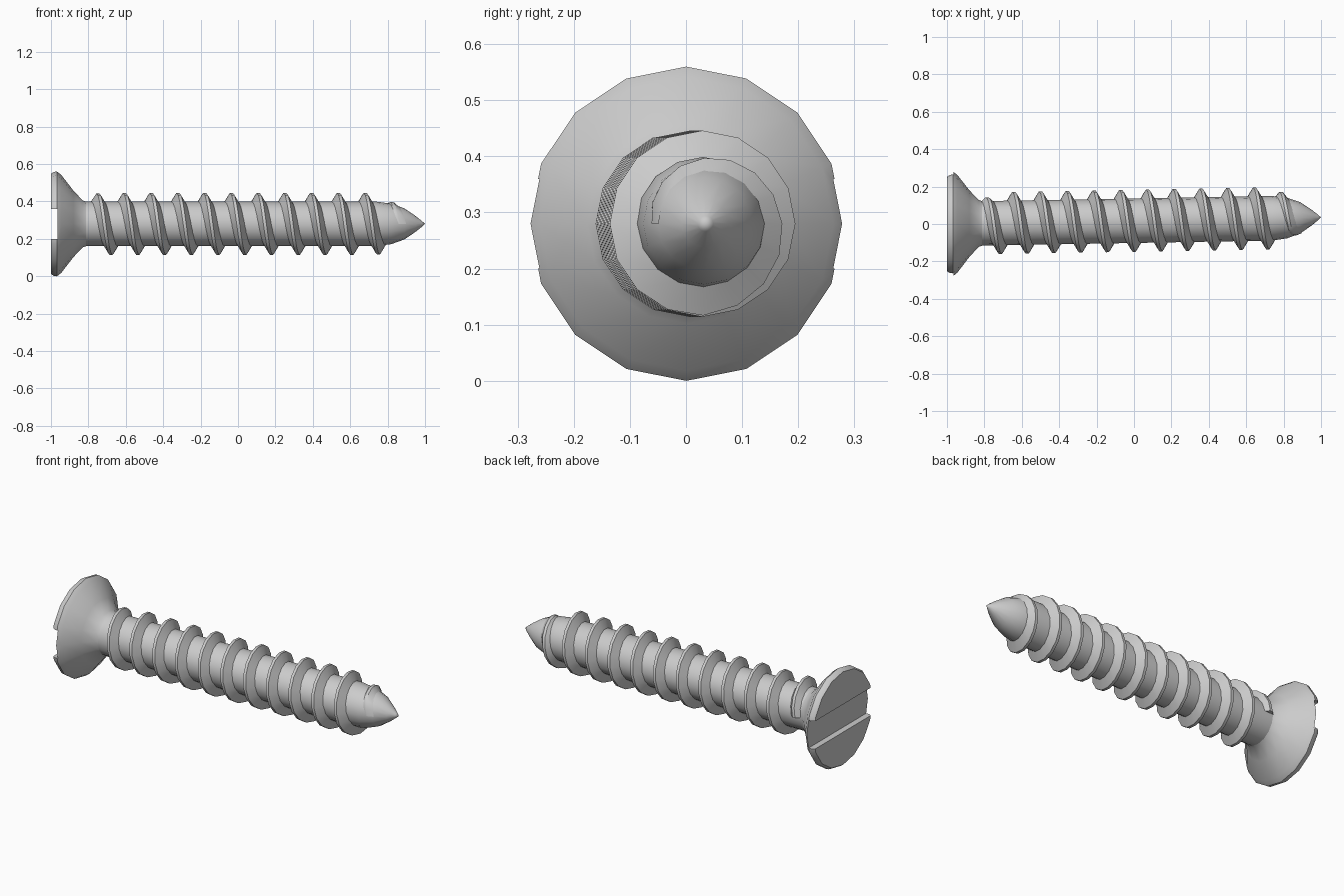
import bpy, bmesh, math

if "Cube" in bpy.data.objects:
    bpy.data.objects.remove(bpy.data.objects["Cube"])

SIDES = 16
PITCH = 0.143
LEAN = 0.0175          # the shaft drifts slightly towards +y


def point(x, r, a):
    """Point at radius r and angle a around the slightly leaning axis."""
    return (x, LEAN * (x + 1) + r * math.cos(a), 0.28 + r * math.sin(a))


steel = bpy.data.materials.new("steel grey")
steel.diffuse_color = (0.6, 0.6, 0.6, 1)
steel.use_nodes = True
steel.node_tree.nodes["Principled BSDF"].inputs["Base Color"].default_value = steel.diffuse_color


def finish(name, bm):
    bmesh.ops.recalc_face_normals(bm, faces=bm.faces)
    me = bpy.data.meshes.new(name)
    bm.to_mesh(me)
    bm.free()
    me.materials.append(steel)
    ob = bpy.data.objects.new(name, me)
    bpy.context.collection.objects.link(ob)
    return ob


def smooth(ob, angle):
    bpy.ops.object.select_all(action='DESELECT')
    ob.select_set(True)
    bpy.context.view_layer.objects.active = ob
    bpy.ops.object.shade_smooth_by_angle(angle=math.radians(angle))


def bridge(bm, rings):
    for p, q in zip(rings, rings[1:]):
        n = len(p)
        for i in range(n):
            j = (i + 1) % n
            bm.faces.new((p[i], p[j], q[j], q[i]))


def revolve(name, profile, tip=None):
    bm = bmesh.new()
    rings = [[bm.verts.new(point(x, r, math.tau * i / SIDES)) for i in range(SIDES)]
             for x, r in profile]
    bridge(bm, rings)
    bm.faces.new(rings[0])
    if tip is None:
        bm.faces.new(rings[-1])
    else:
        t = bm.verts.new(point(tip, 0, 0))
        for i in range(SIDES):
            bm.faces.new((rings[-1][i], rings[-1][(i + 1) % SIDES], t))
    return finish(name, bm)


# Countersunk head
head = revolve("head", [(-1, 0.268), (-0.985, 0.278), (-0.968, 0.28), (-0.945, 0.262),
                        (-0.88, 0.178), (-0.83, 0.125), (-0.80, 0.115)])

# Driver slot cut across the head
bm = bmesh.new()
bmesh.ops.create_cube(bm, size=1)
for v in bm.verts:
    v.co = (-1.015 + v.co.x * 0.1, v.co.y * 0.8, 0.28 + v.co.z * 0.16)
cutter = finish("slot_cutter", bm)
cutter.hide_render = True
mod = head.modifiers.new("slot", 'BOOLEAN')
mod.operation = 'DIFFERENCE'
mod.solver = 'EXACT'
mod.object = cutter
bpy.context.view_layer.objects.active = head
bpy.ops.object.modifier_apply(modifier=mod.name)
bpy.data.objects.remove(cutter)
smooth(head, 35)

# Shank with pointed tip
shank = revolve("shank", [(-0.83, 0.119), (0.74, 0.119), (0.82, 0.108), (0.89, 0.083),
                          (0.95, 0.042), (0.985, 0.014)], tip=1.0)
smooth(shank, 40)

# Helical thread, fading out at both ends
bm = bmesh.new()
rings = []
START, END = 0, int(11.5 * SIDES)
for k in range(START, END + 1):
    a = math.tau * k / SIDES
    x = -0.75 + PITCH * (k / SIDES - 0.25)
    core = 0.108 if x < 0.74 else 0.108 - 0.22 * (x - 0.74)
    fade = min(1, 0.4 + k / 8, (END - k) / 12)
    crest = core + 0.012 + 0.046 * fade
    rings.append([bm.verts.new(point(x + dx, r, a)) for dx, r in
                  ((-0.040, core), (-0.008, crest), (0.008, crest), (0.040, core))])
bridge(bm, rings)
bm.faces.new(rings[0])
bm.faces.new(rings[-1])
smooth(finish("thread", bm), 30)
